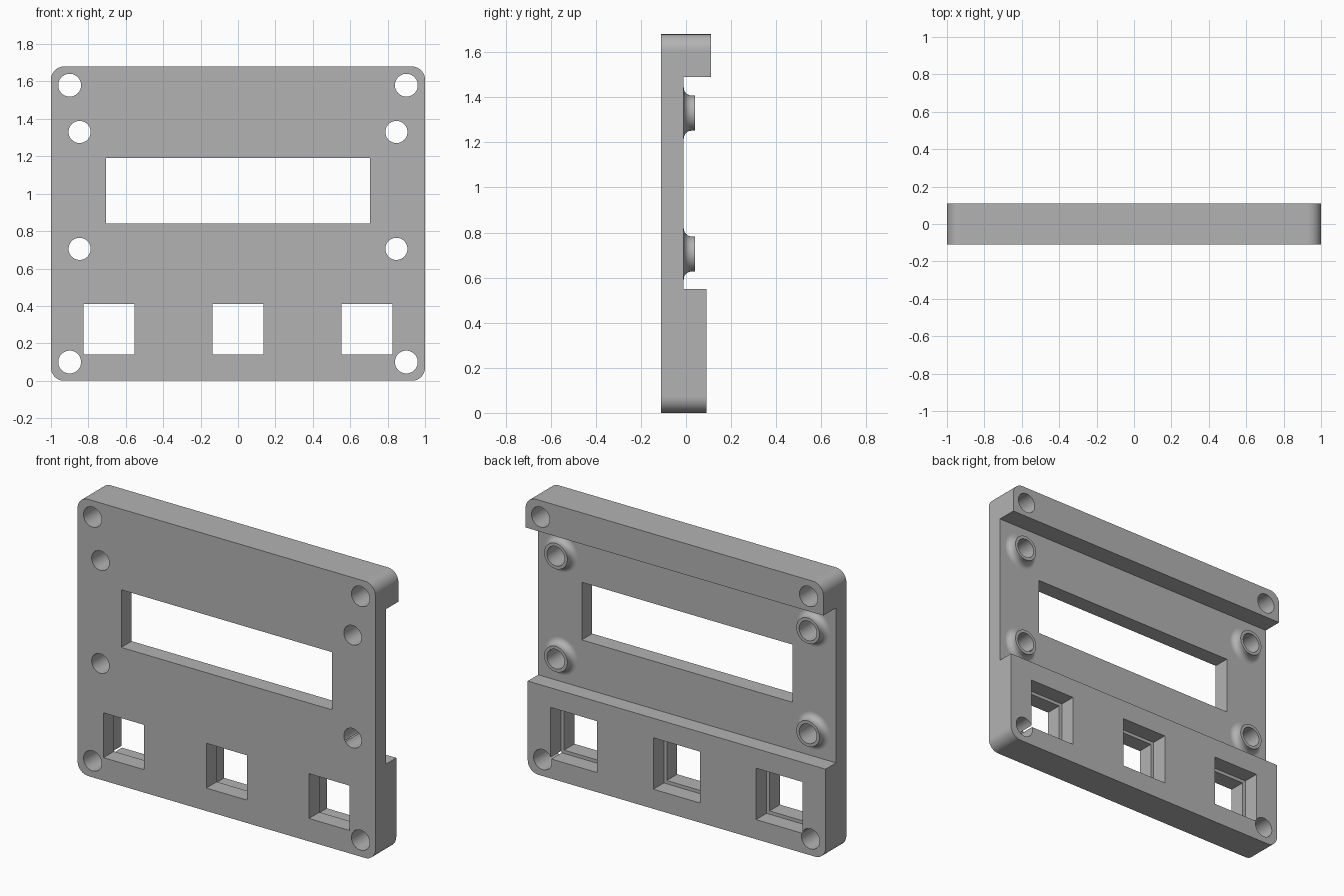
import bpy, bmesh, math
from mathutils import Matrix

cube = bpy.data.objects.get("Cube")
if cube:
    bpy.data.objects.remove(cube, do_unlink=True)

FRONT, PLATE_BACK, BLOCK_BACK, BAR_BACK = -0.11, -0.01, 0.09, 0.11
HEIGHT, CORNER = 1.68, 0.07

grey = bpy.data.materials.new("plain grey")
grey.use_nodes = True
grey.diffuse_color = (0.45, 0.45, 0.45, 1)
grey.node_tree.nodes["Principled BSDF"].inputs["Base Color"].default_value = (0.45, 0.45, 0.45, 1)


def make_object(name, bm):
    bmesh.ops.recalc_face_normals(bm, faces=bm.faces)
    mesh = bpy.data.meshes.new(name)
    bm.to_mesh(mesh)
    bm.free()
    obj = bpy.data.objects.new(name, mesh)
    bpy.context.collection.objects.link(obj)
    mesh.materials.append(grey)
    return obj


def prism(name, outline, y0, y1):
    """Extrude an x-z outline from y0 to y1."""
    bm = bmesh.new()
    face = bm.faces.new([bm.verts.new((x, y0, z)) for x, z in outline])
    ext = bmesh.ops.extrude_face_region(bm, geom=[face])
    moved = [v for v in ext["geom"] if isinstance(v, bmesh.types.BMVert)]
    bmesh.ops.translate(bm, verts=moved, vec=(0, y1 - y0, 0))
    return make_object(name, bm)


def box(name, x0, x1, z0, z1, y0, y1):
    return prism(name, [(x0, z0), (x1, z0), (x1, z1), (x0, z1)], y0, y1)


def arc(cx, cz, r, start, sweep, steps):
    angles = [start + sweep * i / steps for i in range(steps + 1)]
    return [(cx + r * math.cos(a), cz + r * math.sin(a)) for a in angles]


def hole(x, z, r):
    return prism("hole_cutter", arc(x, z, r, 0, math.tau, 64)[:-1], -0.3, 0.3)


def combine(body, tool, operation):
    mod = body.modifiers.new(operation, 'BOOLEAN')
    mod.operation, mod.solver, mod.object = operation, 'EXACT', tool
    bpy.context.view_layer.objects.active = body
    bpy.ops.object.modifier_apply(modifier=mod.name)
    bpy.data.objects.remove(tool, do_unlink=True)


def boss(x, z):
    """Turned standoff with a concave fillet where it meets the plate."""
    r, fillet, steps = 0.078, 0.035, 8
    profile = [(0, PLATE_BACK - 0.03), (r + fillet, PLATE_BACK - 0.03)]
    for i in range(steps + 1):
        a = math.pi / 2 * i / steps
        profile.append((r + fillet * (1 - math.sin(a)), PLATE_BACK + fillet * (1 - math.cos(a))))
    profile += [(r, 0.04), (0, 0.04)]
    bm = bmesh.new()
    verts = [bm.verts.new((px, py, 0)) for px, py in profile]
    edges = [bm.edges.new(pair) for pair in zip(verts, verts[1:])]
    bmesh.ops.spin(bm, geom=verts + edges, cent=(0, 0, 0), axis=(0, 1, 0),
                   angle=math.tau, steps=64)
    bmesh.ops.remove_doubles(bm, verts=bm.verts, dist=0.0005)
    bmesh.ops.transform(bm, matrix=Matrix.Translation((x, 0, z)), verts=bm.verts)
    return make_object("boss", bm)


# Rounded panel
outline = []
for i, (sx, cz) in enumerate([(1, HEIGHT - CORNER), (-1, HEIGHT - CORNER), (-1, CORNER), (1, CORNER)]):
    outline += arc(sx * (1 - CORNER), cz, CORNER, i * math.pi / 2, math.pi / 2, 12)
panel = prism("front_panel", outline, FRONT, BAR_BACK)

# Recess between the top bar and the lower block, and the thinner lower block
combine(panel, box("recess", -2, 2, 0.55, 1.49, PLATE_BACK, 1), 'DIFFERENCE')
combine(panel, box("block_trim", -2, 2, -1, 0.7, BLOCK_BACK, 1), 'DIFFERENCE')

# Display window
combine(panel, box("window", -0.707, 0.707, 0.84, 1.19, -0.3, 0.3), 'DIFFERENCE')

# Square button openings, wider behind the front plate
for x in (-0.69, 0, 0.69):
    for half, y0 in ((0.136, -0.3), (0.156, PLATE_BACK)):
        combine(panel, box("button", x - half, x + half, 0.275 - half, 0.275 + half, y0, 0.3), 'DIFFERENCE')

# Display bosses with bores, and corner screw holes
for side in (-1, 1):
    for z in (0.705, 1.33):
        combine(panel, boss(side * 0.847, z), 'UNION')
        combine(panel, hole(side * 0.847, z, 0.059), 'DIFFERENCE')
    for z in (0.1, 1.58):
        combine(panel, hole(side * 0.9, z, 0.061), 'DIFFERENCE')

# Smooth round surfaces, flat plane faces
bpy.ops.object.select_all(action='DESELECT')
panel.select_set(True)
bpy.context.view_layer.objects.active = panel
bpy.ops.object.shade_smooth_by_angle(angle=math.radians(30))
for poly in panel.data.polygons:
    if max(abs(c) for c in poly.normal) > 0.9999:
        poly.use_smooth = False
